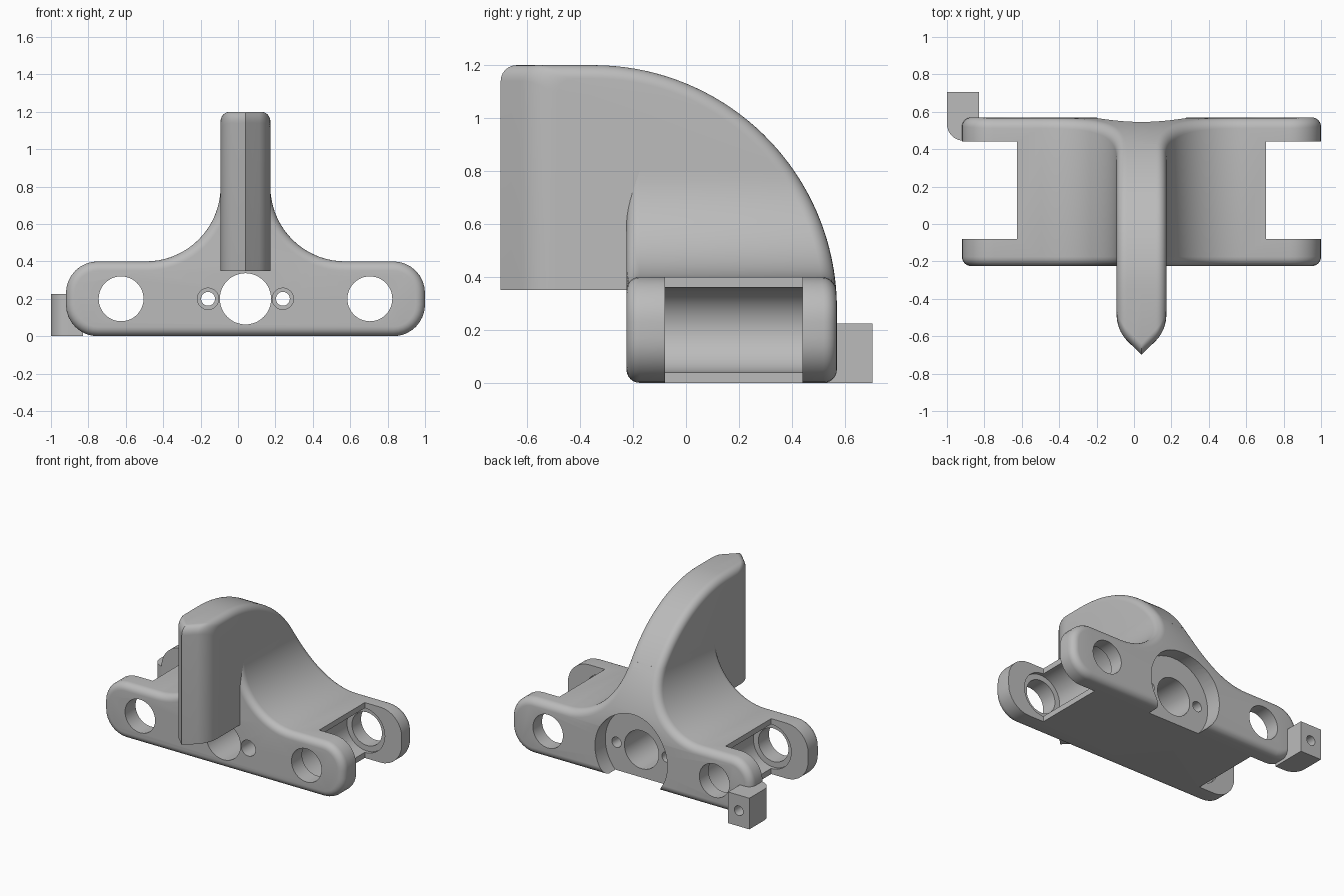
import bpy, bmesh
from math import sin, cos, pi, sqrt, radians
from mathutils import Matrix

if "Cube" in bpy.data.objects:
    bpy.data.objects.remove(bpy.data.objects["Cube"])

CX = 0.04              # symmetry plane of the bracket
R = 0.05               # edge rounding
HALF = 0.133           # half thickness of the fin
ARC_Y, ARC_Z, ARC_R = -0.35, 0.28, 0.92

grey = bpy.data.materials.new("plain_grey")
grey.use_nodes = True
grey.diffuse_color = (0.5, 0.5, 0.5, 1)
grey.node_tree.nodes["Principled BSDF"].inputs["Base Color"].default_value = (0.5, 0.5, 0.5, 1)


def finish(bm, name):
    bmesh.ops.recalc_face_normals(bm, faces=bm.faces[:])
    mesh = bpy.data.meshes.new(name)
    bm.to_mesh(mesh)
    bm.free()
    ob = bpy.data.objects.new(name, mesh)
    bpy.context.collection.objects.link(ob)
    mesh.materials.append(grey)
    return ob


def select(ob):
    bpy.ops.object.select_all(action='DESELECT')
    ob.select_set(True)
    bpy.context.view_layer.objects.active = ob


def smooth(ob):
    select(ob)
    bpy.ops.object.shade_smooth_by_angle(angle=radians(30))


def bridge(bm, rings):
    n = len(rings[0])
    for a, b in zip(rings, rings[1:]):
        for i in range(n):
            j = (i + 1) % n
            bm.faces.new((a[i], a[j], b[j], b[i]))


def cylinder(x, z, r, y0, y1):
    bm = bmesh.new()
    m = Matrix.Translation((x, (y0 + y1) / 2, z)) @ Matrix.Rotation(pi / 2, 4, 'X')
    bmesh.ops.create_cone(bm, cap_ends=True, segments=48, radius1=r, radius2=r,
                          depth=y1 - y0, matrix=m)
    return finish(bm, "cutter")


def box(x0, x1, y0, y1, z0, z1):
    bm = bmesh.new()
    m = (Matrix.Translation(((x0 + x1) / 2, (y0 + y1) / 2, (z0 + z1) / 2))
         @ Matrix.Diagonal((x1 - x0, y1 - y0, z1 - z0, 1)))
    bmesh.ops.create_cube(bm, size=1, matrix=m)
    return finish(bm, "cutter")


def cut(ob, cutter):
    cutter.hide_render = True
    select(ob)
    mod = ob.modifiers.new("cut", 'BOOLEAN')
    mod.operation = 'DIFFERENCE'
    mod.solver = 'EXACT'
    mod.object = cutter
    bpy.ops.object.modifier_apply(modifier=mod.name)
    bpy.data.objects.remove(cutter)


def rear(z, d):
    return ARC_Y + sqrt((ARC_R - d) ** 2 - max(0, z - ARC_Z) ** 2)


# Half outline of the body: point plus outward normal
outline = []
for cu, cz, r, a0, a1, steps in ((0.79, 0.17, 0.17, -90, 0, 8), (0.79, 0.23, 0.17, 0, 90, 8),
                                 (0.533, 0.8, 0.4, -90, -180, 18)):
    sign = 1 if a1 > a0 else -1
    for k in range(steps + 1):
        a = radians(a0 + (a1 - a0) * k / steps)
        outline.append((cu + r * cos(a), cz + r * sin(a), sign * cos(a), sign * sin(a)))
FLARE = 18             # index where the flare starts

# Body: outline swept front to back with rounded rims and a curved back
bm = bmesh.new()
rounding = [(R * (1 - sin(t)), R * (1 - cos(t))) for t in (k * pi / 12 for k in range(7))]
rings = []
for back in (False, True):
    for e, d in (reversed(rounding) if back else rounding):
        half = [(u - e * nu, z - e * nz) for u, z, nu, nz in outline]
        loop = half + [(-u, z) for u, z in reversed(half)]
        rings.append([bm.verts.new((CX + u, rear(z, d) if back else -0.225 + d, z))
                      for u, z in loop])
bridge(bm, rings)
bm.faces.new(rings[0])
last = rings[-1]
n = len(last)
bm.faces.new(last[:FLARE + 1] + last[n - 1 - FLARE:])
for i in range(FLARE, len(outline) - 1):
    bm.faces.new((last[i], last[i + 1], last[n - 2 - i], last[n - 1 - i]))
body = finish(bm, "bracket_body")

# Slots, pin holes and rounded seats at both ends
for s in (-1, 1):
    x = CX + s * 0.665
    outer = CX + s * 1.3
    cut(body, box(min(x, outer), max(x, outer), -0.08, 0.44, -0.2, 0.7))
    cut(body, cylinder(x, 0.2, 0.16, -0.105, 0.465))
    cut(body, cylinder(x, 0.2, 0.12, -0.5, 0.9))

# Back recess, centre bore and stepped screw holes
cut(body, cylinder(CX, 0.2, 0.29, 0.45, 0.9))
cut(body, cylinder(CX, 0.2, 0.137, -0.5, 0.9))
for s in (-1, 1):
    cut(body, cylinder(CX + s * 0.2, 0.2, 0.057, -0.5, 0.32))
    cut(body, cylinder(CX + s * 0.2, 0.2, 0.037, -0.6, 0.9))
smooth(body)

# Fin: side slices lofted across its thickness, with a wedge nose
NOSE = 0.2
bm = bmesh.new()
half_u = [0, 0.04, 0.0744] + [HALF - R + R * sin(k * pi / 16) for k in range(9)]
rings = []
for u in [-v for v in reversed(half_u[1:])] + half_u:
    w = abs(u)
    d = R - sqrt(max(0, R * R - max(0, w - HALF + R) ** 2))
    if w < 0.0744:
        nose = -0.7 + w
    else:
        nose = -0.485 - sqrt(max(0, NOSE ** 2 - (w - HALF + NOSE) ** 2))
    pts = [(nose, 0.35)]
    for k in range(7):
        a = k * pi / 12
        pts.append((nose + 0.06 * (1 - cos(a)), 1.14 - d + 0.06 * sin(a)))
    for k in range(25):
        a = radians(90 - 59 * k / 24)
        pts.append((ARC_Y + (ARC_R - d) * cos(a), ARC_Z + (ARC_R - d) * sin(a)))
    pts += [(-0.15, 0.7), (-0.15, 0.35)]
    rings.append([bm.verts.new((CX + u, y, z)) for y, z in pts])
bridge(bm, rings)
bm.faces.new(rings[0])
bm.faces.new(rings[-1])
smooth(finish(bm, "fin"))

# Small rear block with one rounded corner and a blind hole
bm = bmesh.new()
pts = [(-1, 0.705), (-0.83, 0.705), (-0.83, 0.445)]
pts += [(-0.91 - 0.09 * sin(k * pi / 16), 0.535 - 0.09 * cos(k * pi / 16)) for k in range(9)]
rings = [[bm.verts.new((x, y, z)) for x, y in pts] for z in (0, 0.225)]
bridge(bm, rings)
for ring in rings:
    bm.faces.new(ring)
block = finish(bm, "rear_block")
cut(block, cylinder(-0.915, 0.112, 0.035, 0.58, 0.8))
smooth(block)
